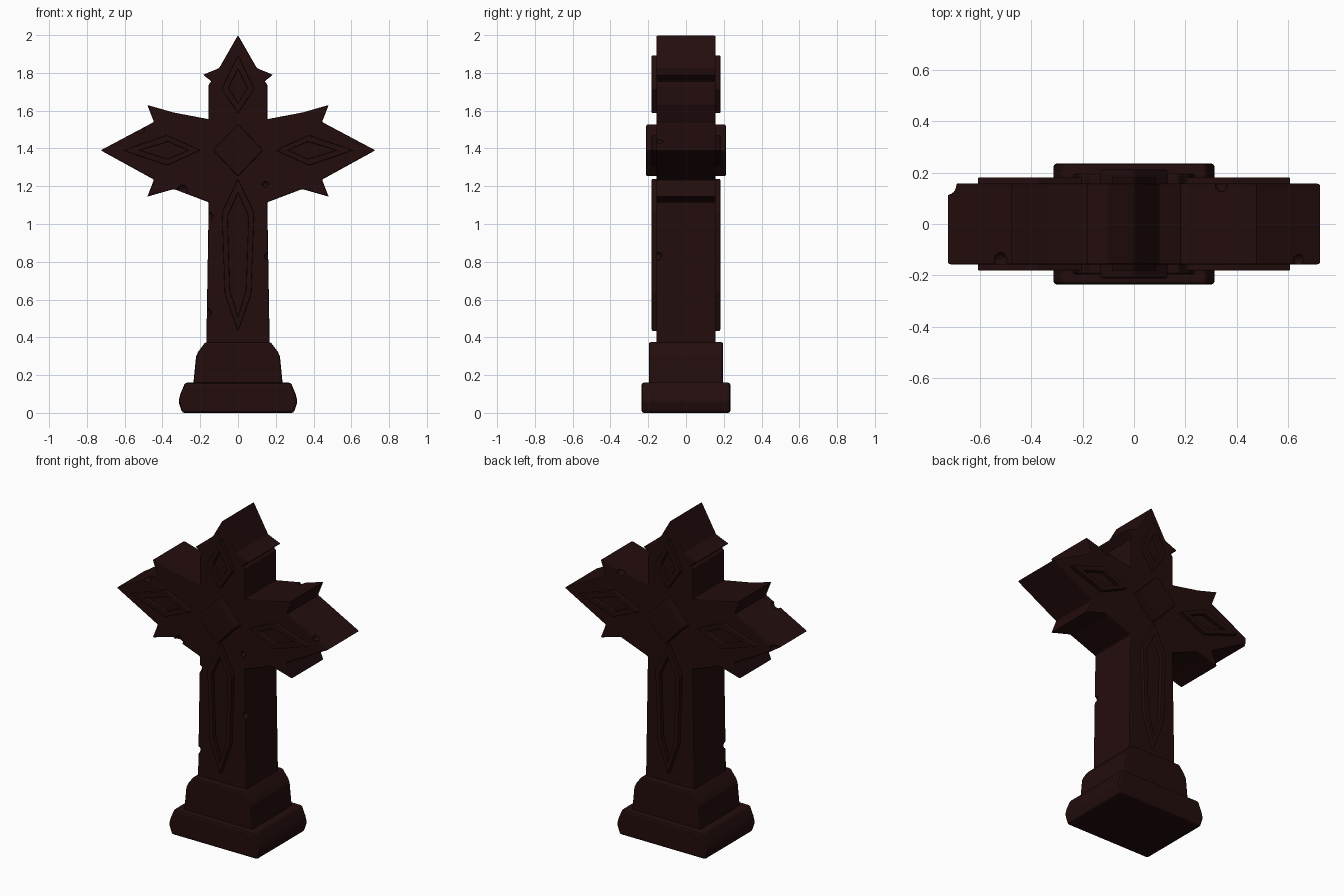
import bpy, bmesh, math
from mathutils import Vector

if "Cube" in bpy.data.objects:
    bpy.data.objects.remove(bpy.data.objects["Cube"])

stone = bpy.data.materials.new("dark_red_brown_stone")
stone.use_nodes = True
colour = (0.017, 0.004, 0.004, 1)
stone.diffuse_color = colour
shader = stone.node_tree.nodes["Principled BSDF"]
shader.inputs["Base Color"].default_value = colour
shader.inputs["Roughness"].default_value = 0.9


def finish(bm, name, bevel):
    bmesh.ops.recalc_face_normals(bm, faces=bm.faces)
    mesh = bpy.data.meshes.new(name)
    bm.to_mesh(mesh)
    bm.free()
    mesh.materials.append(stone)
    obj = bpy.data.objects.new(name, mesh)
    bpy.context.collection.objects.link(obj)
    if bevel:
        mod = obj.modifiers.new("Worn edges", 'BEVEL')
        mod.width = bevel
        mod.segments = 2
        mod.limit_method = 'ANGLE'
        mod.angle_limit = math.radians(25)
    return obj


def mirrored(half):
    """Close a right-hand outline with its left-hand reflection."""
    return half + [(-x, z) for x, z in reversed(half) if x > 0]


def slab(name, outline, y0, y1, bevel=0.008):
    """Extrude an x-z outline along y."""
    bm = bmesh.new()
    face = bm.faces.new([bm.verts.new((x, y0, z)) for x, z in outline])
    moved = bmesh.ops.extrude_face_region(bm, geom=[face])["geom"]
    verts = [v for v in moved if isinstance(v, bmesh.types.BMVert)]
    bmesh.ops.translate(bm, verts=verts, vec=(0, y1 - y0, 0))
    return finish(bm, name, bevel)


def frame(name, outer, inner, side):
    """Raised ring between two matching outlines, on the front or back."""
    bm = bmesh.new()
    loops = [[bm.verts.new((x, side * y, z)) for x, z in pts]
             for pts, y in ((outer, 0.14), (outer, 0.182), (inner, 0.182), (inner, 0.14))]
    n = len(outer)
    for k in range(4):
        a, b = loops[k], loops[(k + 1) % 4]
        for i in range(n):
            j = (i + 1) % n
            bm.faces.new((a[i], a[j], b[j], b[i]))
    return finish(bm, name, 0.004)


# Stepped foot
slab("lower_plinth", mirrored([(0.295, 0), (0.315, 0.06), (0.305, 0.1), (0.28, 0.16)]),
     -0.235, 0.235, 0.012)
slab("upper_plinth", mirrored([(0.237, 0.15), (0.222, 0.3), (0.21, 0.325), (0.172, 0.375)]),
     -0.197, 0.197, 0.01)

# Cross with pointed arms and barbs
cross = slab("cross_body", mirrored([
    (0.168, 0.35), (0.155, 1.115), (0.34, 1.185), (0.48, 1.145), (0.445, 1.235),
    (0.727, 1.39), (0.445, 1.54), (0.48, 1.63), (0.34, 1.59), (0.155, 1.555),
    (0.155, 1.74), (0.14, 1.755), (0.185, 1.79), (0.1, 1.825), (0, 2.0)]),
    -0.157, 0.157, 0.006)

# Chips knocked out of the edges: position and radius
chips = [((0.16, -0.15, 0.83), 0.022), ((-0.157, -0.155, 1.04), 0.025),
         ((-0.165, -0.155, 0.53), 0.025), ((-0.295, -0.155, 1.18), 0.028),
         ((0.64, -0.14, 1.436), 0.022), ((-0.52, -0.14, 1.5), 0.03),
         ((0.34, 0.15, 1.59), 0.025), ((-0.73, 0.155, 1.39), 0.045),
         ((0.145, -0.15, 1.21), 0.018)]
bm = bmesh.new()
for place, radius in chips:
    new = bmesh.ops.create_icosphere(bm, subdivisions=2, radius=radius)["verts"]
    bmesh.ops.translate(bm, verts=new, vec=Vector(place))
cutter = finish(bm, "chip_cutter", 0)
cutter.hide_render = True
cut = cross.modifiers.new("Chips", 'BOOLEAN')
cut.object = cutter
cut.operation = 'DIFFERENCE'
cut.solver = 'EXACT'
bpy.context.view_layer.objects.active = cross
for mod in [m.name for m in cross.modifiers]:
    bpy.ops.object.modifier_apply(modifier=mod)
bpy.data.objects.remove(cutter)

# Central diamond passing through the cross
slab("centre_diamond", [(0, 1.25), (0.134, 1.39), (0, 1.53), (-0.134, 1.39)], -0.212, 0.212, 0.009)

# Raised frames on both faces
arm_outer = [(0.2, 1.39), (0.375, 1.47), (0.61, 1.39), (0.375, 1.31)]
arm_inner = [(0.265, 1.39), (0.37, 1.436), (0.52, 1.39), (0.37, 1.344)]
shaft_outer = mirrored([(0, 0.432), (0.07, 0.63), (0.085, 1.06), (0, 1.24)])
shaft_inner = mirrored([(0, 0.51), (0.043, 0.65), (0.055, 1.04), (0, 1.165)])
top_outer = mirrored([(0, 1.585), (0.086, 1.715), (0, 1.895)])
top_inner = mirrored([(0, 1.64), (0.05, 1.72), (0, 1.82)])
for side, label in ((-1, "front"), (1, "back")):
    frame("shaft_frame_" + label, shaft_outer, shaft_inner, side)
    frame("top_frame_" + label, top_outer, top_inner, side)
    for flip, arm in ((1, "left"), (-1, "right")):
        frame(f"{arm}_arm_frame_{label}", [(flip * x, z) for x, z in arm_outer],
              [(flip * x, z) for x, z in arm_inner], side)
